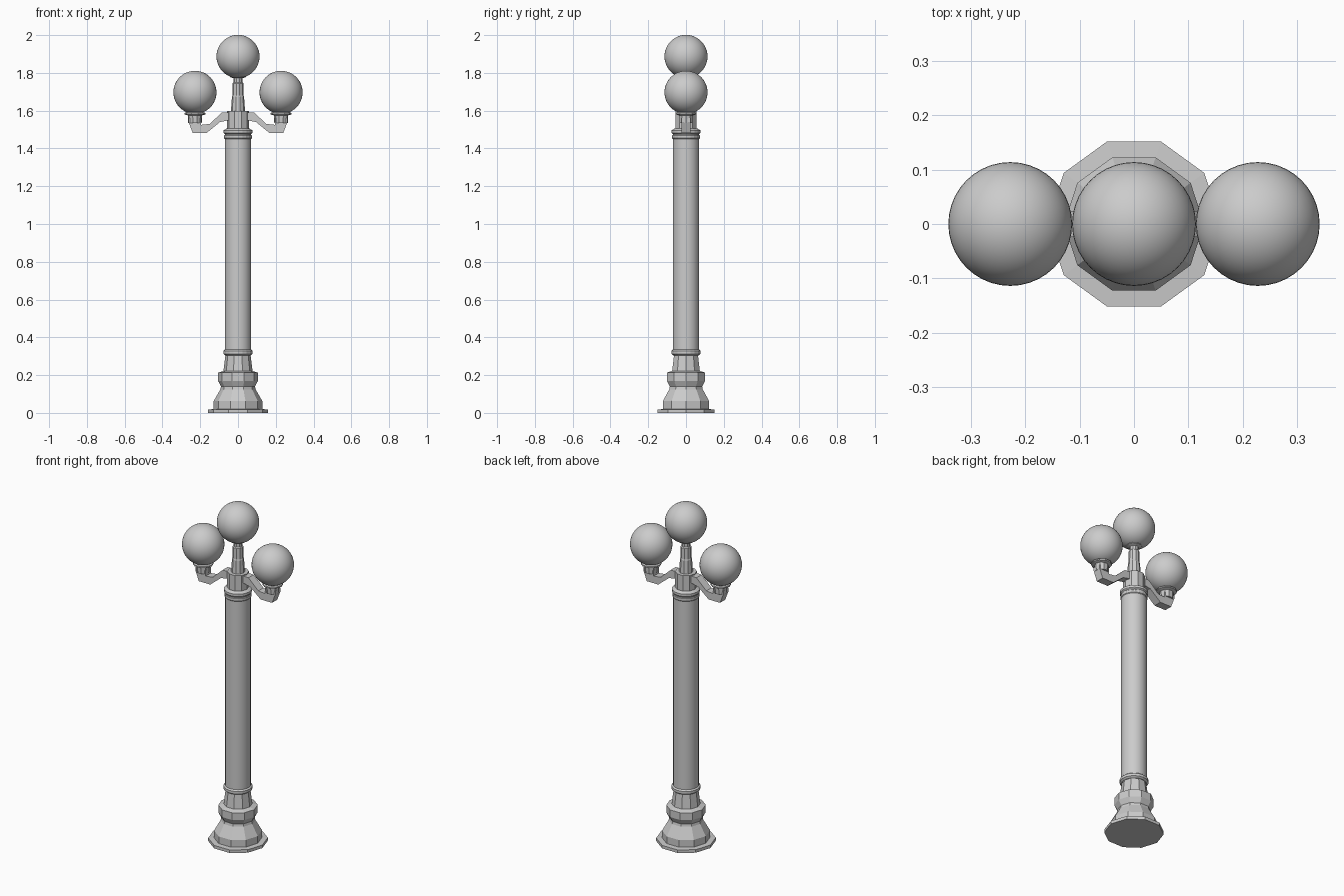
import bpy, bmesh, math

if "Cube" in bpy.data.objects:
    bpy.data.objects.remove(bpy.data.objects["Cube"])


def finish(name, bm, smooth=None):
    bmesh.ops.recalc_face_normals(bm, faces=bm.faces)
    me = bpy.data.meshes.new(name)
    bm.to_mesh(me)
    bm.free()
    ob = bpy.data.objects.new(name, me)
    bpy.context.collection.objects.link(ob)
    if smooth:
        bpy.ops.object.select_all(action='DESELECT')
        ob.select_set(True)
        bpy.context.view_layer.objects.active = ob
        bpy.ops.object.shade_smooth_by_angle(angle=math.radians(smooth))
    return ob


def lathe(name, profile, sides, x=0, smooth=None):
    """Closed turned shape from (radius, z) pairs."""
    bm = bmesh.new()
    rings = [[bm.verts.new((x + r * math.cos(2 * math.pi * i / sides),
                            r * math.sin(2 * math.pi * i / sides), z))
              for i in range(sides)] for r, z in profile]
    for a, b in zip(rings, rings[1:]):
        for i in range(sides):
            j = (i + 1) % sides
            bm.faces.new((a[i], a[j], b[j], b[i]))
    bm.faces.new(rings[0])
    bm.faces.new(rings[-1])
    return finish(name, bm, smooth)


def globe(name, x, z, r=0.114):
    bm = bmesh.new()
    bmesh.ops.create_uvsphere(bm, u_segments=40, v_segments=24, radius=r)
    bmesh.ops.translate(bm, verts=bm.verts, vec=(x, 0, z))
    return finish(name, bm, 40)


def plate(name, outline, half):
    """Outline in x-z, thickened along y."""
    bm = bmesh.new()
    face = bm.faces.new([bm.verts.new((x, -half, z)) for x, z in outline])
    ext = bmesh.ops.extrude_face_region(bm, geom=[face], use_keep_orig=True)
    vs = [v for v in ext['geom'] if isinstance(v, bmesh.types.BMVert)]
    bmesh.ops.translate(bm, verts=vs, vec=(0, 2 * half, 0))
    return finish(name, bm)


# Ten-sided pedestal
lathe('pedestal', [(0.16, 0), (0.16, 0.018), (0.129, 0.02), (0.129, 0.062),
                   (0.093, 0.125), (0.09, 0.14), (0.106, 0.17), (0.106, 0.213),
                   (0.077, 0.222), (0.066, 0.31)], 10)
lathe('pedestal_ring', [(0.068, 0.305), (0.078, 0.313), (0.078, 0.328),
                        (0.07, 0.335)], 20)

# Round column with collars
lathe('column', [(0.07, 0.32), (0.07, 1.48)], 20, smooth=40)
lathe('column_collar', [(0.07, 1.45), (0.073, 1.454), (0.073, 1.468),
                        (0.067, 1.473), (0.076, 1.482), (0.076, 1.496),
                        (0.062, 1.505)], 20)

# Head block and stepped stem
lathe('head_block', [(0.058, 1.49), (0.058, 1.597)], 10)
lathe('stem', [(0.038, 1.59), (0.032, 1.675), (0.03, 1.68), (0.029, 1.745),
               (0.024, 1.75), (0.024, 1.772), (0.042, 1.778),
               (0.042, 1.79)], 10)
globe('top_globe', 0, 1.887)

# Side arms, cups and globes
arm = [(0.045, 1.592), (0.085, 1.59), (0.15, 1.53), (0.195, 1.525),
       (0.195, 1.56), (0.262, 1.56), (0.262, 1.54), (0.24, 1.483),
       (0.165, 1.483), (0.095, 1.54), (0.045, 1.55)]
for side, s in (('left', -1), ('right', 1)):
    plate(side + '_arm', [(s * x, z) for x, z in arm], 0.024)
    lathe(side + '_cup', [(0.036, 1.535), (0.038, 1.575), (0.056, 1.58),
                          (0.056, 1.588), (0.045, 1.592), (0.045, 1.602)],
          10, s * 0.228)
    globe(side + '_globe', s * 0.228, 1.697)
